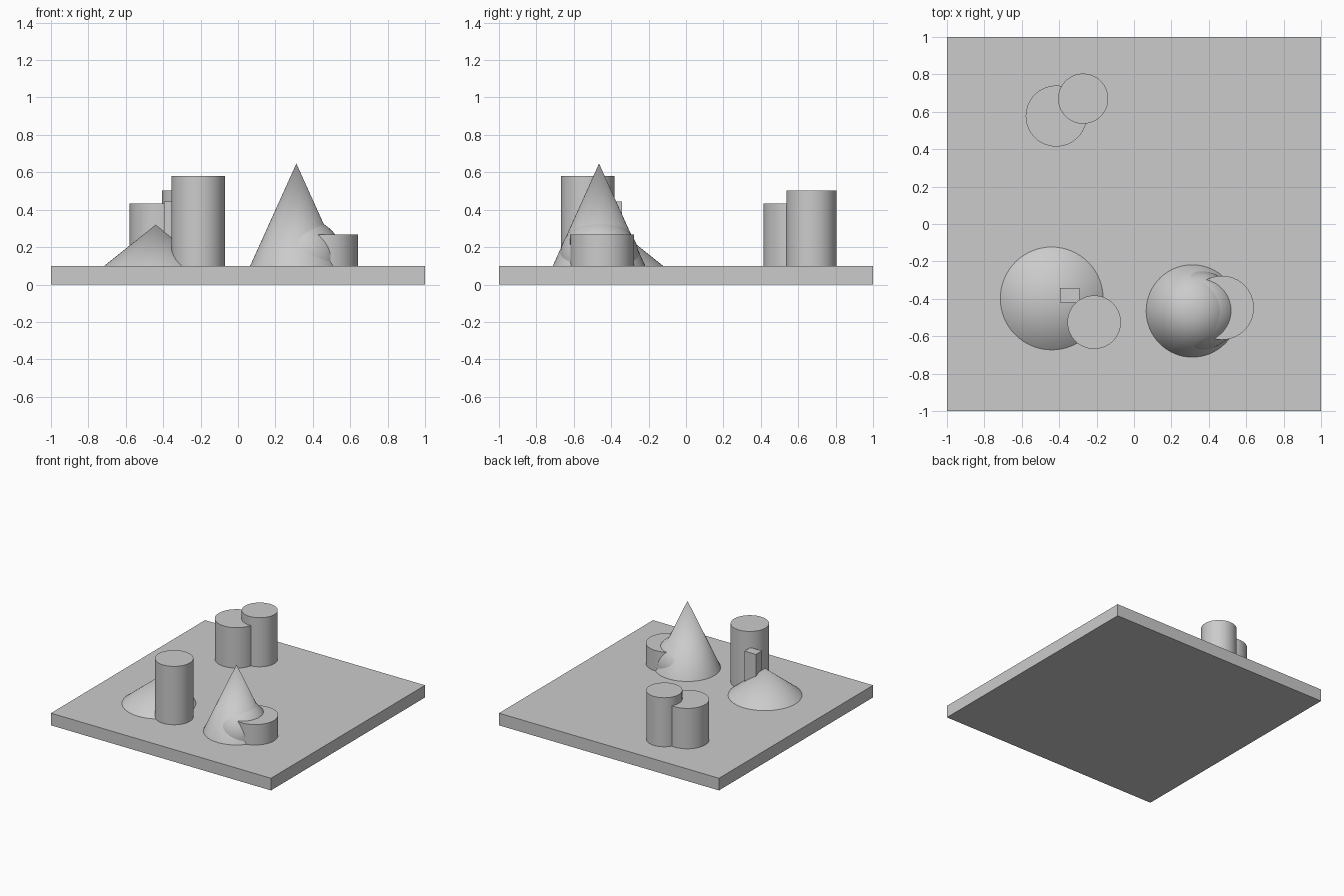
import bpy
import bmesh
import math
from mathutils import Matrix

cube = bpy.data.objects.get("Cube")
if cube:
    bpy.data.objects.remove(cube, do_unlink=True)

# One plain grey for everything
GREY = (0.6, 0.6, 0.6, 1)
grey = bpy.data.materials.new("plain_grey")
grey.use_nodes = True
grey.diffuse_color = GREY
grey.node_tree.nodes["Principled BSDF"].inputs["Base Color"].default_value = GREY

GROUND = 0.1   # top of the base plate
SIDES = 64


def finish(name, bm, smooth=True):
    mesh = bpy.data.meshes.new(name)
    bm.to_mesh(mesh)
    bm.free()
    mesh.materials.append(grey)
    obj = bpy.data.objects.new(name, mesh)
    bpy.context.collection.objects.link(obj)
    if smooth:
        bpy.ops.object.select_all(action="DESELECT")
        obj.select_set(True)
        bpy.context.view_layer.objects.active = obj
        bpy.ops.object.shade_smooth_by_angle(angle=math.radians(30))
    return obj


def box(name, low, high):
    bm = bmesh.new()
    centre = [(a + b) / 2 for a, b in zip(low, high)]
    size = [b - a for a, b in zip(low, high)]
    bmesh.ops.create_cube(bm, size=1, matrix=Matrix.Translation(centre) @ Matrix.Diagonal((*size, 1)))
    return finish(name, bm, smooth=False)


def round_solid(name, x, y, radius, top, tip_radius):
    bm = bmesh.new()
    bmesh.ops.create_cone(bm, cap_ends=True, segments=SIDES, radius1=radius, radius2=tip_radius,
                          depth=top - GROUND,
                          matrix=Matrix.Translation((x, y, (top + GROUND) / 2)))
    return finish(name, bm)


def dome(name, centre, radius):
    # Sphere sliced flat where it meets the plate
    bm = bmesh.new()
    bmesh.ops.create_uvsphere(bm, u_segments=SIDES, v_segments=SIDES // 2, radius=radius,
                              matrix=Matrix.Translation(centre))
    cut = bmesh.ops.bisect_plane(bm, geom=bm.verts[:] + bm.edges[:] + bm.faces[:],
                                 plane_co=(0, 0, GROUND), plane_no=(0, 0, 1), clear_inner=True)
    rim = [e for e in cut["geom_cut"] if isinstance(e, bmesh.types.BMEdge)]
    bmesh.ops.contextual_create(bm, geom=rim)
    bmesh.ops.recalc_face_normals(bm, faces=bm.faces[:])
    return finish(name, bm)


# Base plate
box("base_plate", (-1, -1, 0), (1, 1, GROUND))

# Front right group: wide cone, tall cylinder and narrow post
round_solid("wide_cone", -0.44, -0.398, 0.275, 0.32, 0)
round_solid("tall_cylinder", -0.213, -0.525, 0.143, 0.58, 0.143)
box("narrow_post", (-0.396, -0.42, GROUND), (-0.291, -0.342, 0.443))

# Front left group: steep cone, low cylinder and dome
round_solid("steep_cone", 0.312, -0.465, 0.247, 0.647, 0)
round_solid("low_cylinder", 0.47, -0.448, 0.171, 0.268, 0.171)
dome("dome", (0.35, -0.463, 0.14), 0.212)

# Back group: two merged cylinders
round_solid("back_cylinder_wide", -0.416, 0.577, 0.163, 0.432, 0.163)
round_solid("back_cylinder_slim", -0.272, 0.67, 0.134, 0.503, 0.134)
